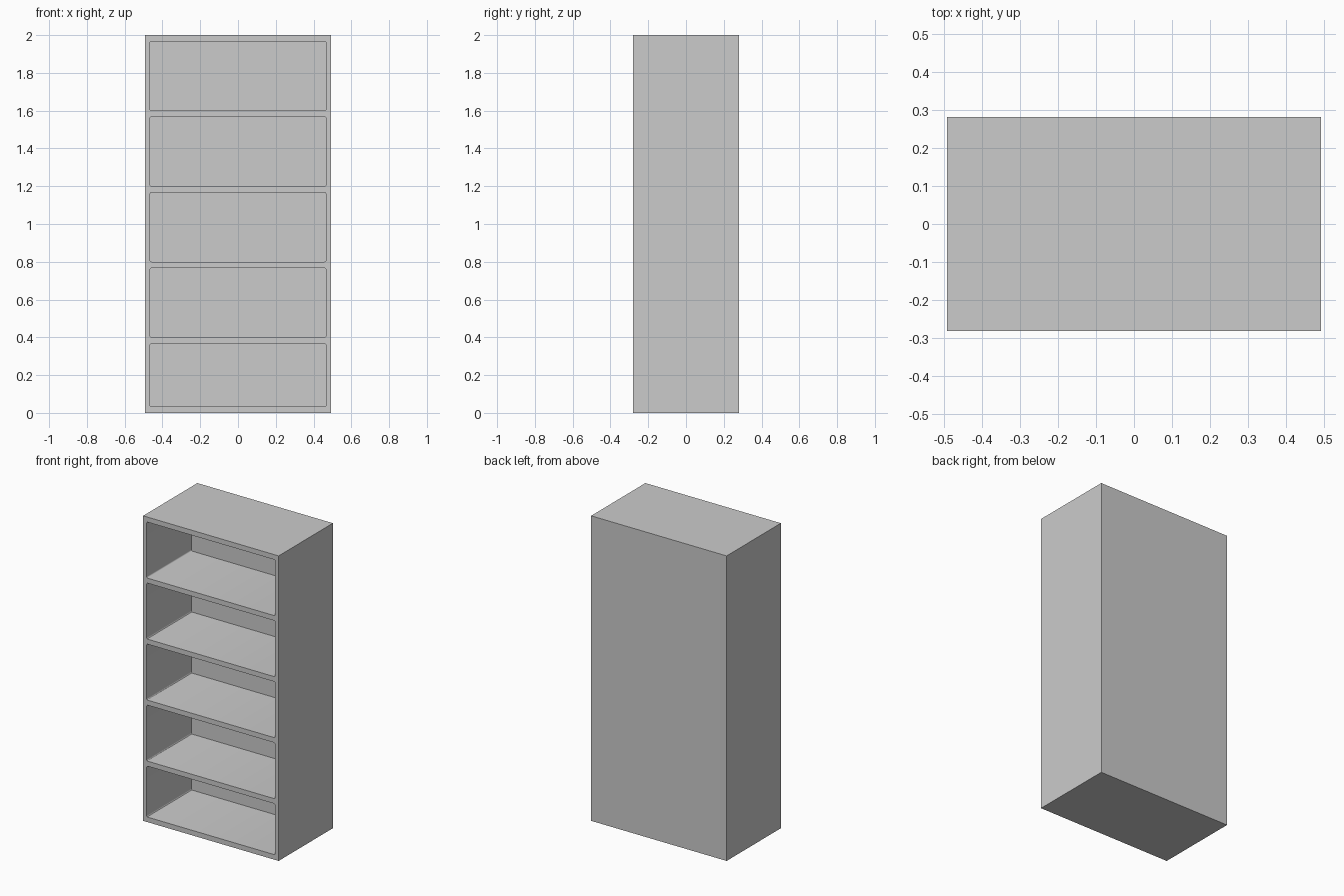
import bpy, bmesh

if "Cube" in bpy.data.objects:
    bpy.data.objects.remove(bpy.data.objects["Cube"])

W, D, H = 0.983, 0.562, 2.0      # outer size
SIDE, BOARD = 0.026, 0.033       # side panel and shelf thickness
DEPTH = 0.463                    # depth of the compartments
PITCH = 0.4                      # shelf spacing


def box(name, x0, x1, y0, y1, z0, z1, round_corners=0):
    bm = bmesh.new()
    bmesh.ops.create_cube(bm, size=1)
    for v in bm.verts:
        v.co.x = x1 if v.co.x > 0 else x0
        v.co.y = y1 if v.co.y > 0 else y0
        v.co.z = z1 if v.co.z > 0 else z0
    if round_corners:
        # round only the edges running front to back
        edges = [e for e in bm.edges
                 if abs(e.verts[0].co.y - e.verts[1].co.y) > 1e-4]
        bmesh.ops.bevel(bm, geom=edges, offset=round_corners, segments=3,
                        profile=0.5, affect='EDGES')
    bmesh.ops.recalc_face_normals(bm, faces=bm.faces)
    mesh = bpy.data.meshes.new(name)
    bm.to_mesh(mesh)
    bm.free()
    obj = bpy.data.objects.new(name, mesh)
    bpy.context.collection.objects.link(obj)
    return obj


# Cabinet body
cabinet = box("bookcase", -W / 2, W / 2, -D / 2, D / 2, 0, H)
bpy.context.view_layer.objects.active = cabinet

# Five open compartments cut in from the front
for i in range(5):
    z0 = max(i * PITCH, BOARD)
    z1 = (i + 1) * PITCH - BOARD
    cutter = box(f"compartment_cutter_{i + 1}", -W / 2 + SIDE, W / 2 - SIDE,
                 -D / 2 - 0.1, -D / 2 + DEPTH, z0, z1, 0.008)
    cutter.hide_render = True
    mod = cabinet.modifiers.new("compartment", 'BOOLEAN')
    mod.operation = 'DIFFERENCE'
    mod.solver = 'EXACT'
    mod.object = cutter
    bpy.ops.object.modifier_apply(modifier=mod.name)
    bpy.data.objects.remove(cutter)

# Crisp panels with softly rounded compartment corners
cabinet.select_set(True)
bpy.ops.object.shade_smooth_by_angle()
